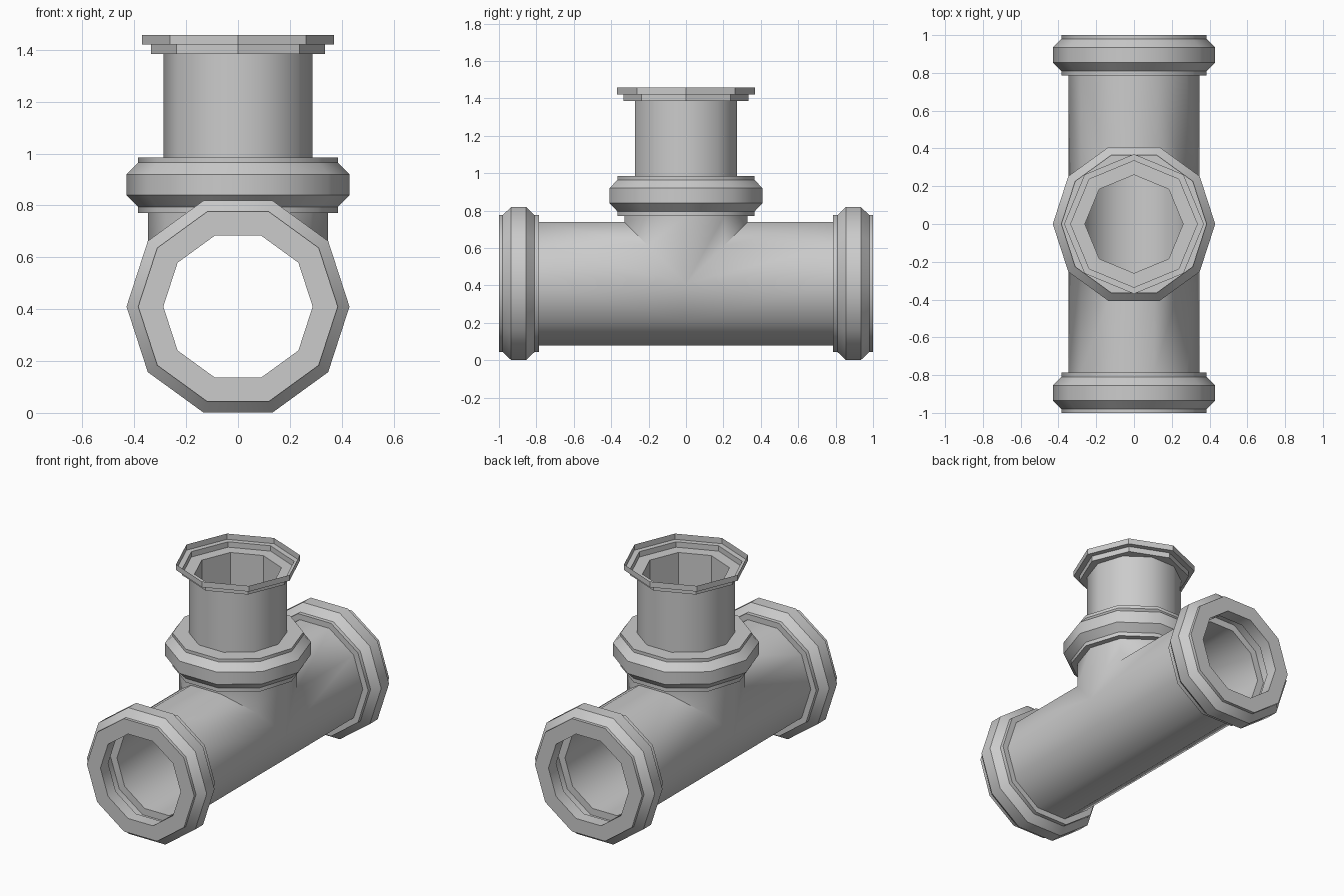
import bpy, bmesh
from math import sin, cos, pi, radians
from mathutils import Matrix, Vector

cube = bpy.data.objects.get("Cube")
if cube:
    bpy.data.objects.remove(cube, do_unlink=True)

AXIS_Z = 0.41      # height of the main pipe's axis
PIPE, BORE = 0.347, 0.288
END, TOP = 1.0, 0.985
COLLAR = 0.215     # collar length

grey = bpy.data.materials.new("plastic grey")
grey.use_nodes = True
colour = (0.6, 0.6, 0.6, 1)
grey.diffuse_color = colour
grey.node_tree.nodes["Principled BSDF"].inputs["Base Color"].default_value = colour


def finish(name, bm, matrix=Matrix()):
    mesh = bpy.data.meshes.new(name)
    bm.to_mesh(mesh)
    bm.free()
    obj = bpy.data.objects.new(name, mesh)
    bpy.context.collection.objects.link(obj)
    mesh.materials.append(grey)
    obj.matrix_world = matrix
    bpy.ops.object.select_all(action='DESELECT')
    obj.select_set(True)
    bpy.context.view_layer.objects.active = obj
    bpy.ops.object.shade_smooth_by_angle(angle=radians(40))
    return obj


def lathe(name, profile, sides, matrix=Matrix(), closed=False):
    """Revolve (radius, height) points around z."""
    bm = bmesh.new()
    rings = [[bm.verts.new((r * cos(2 * pi * i / sides), r * sin(2 * pi * i / sides), z))
              for i in range(sides)] for r, z in profile]
    pairs = list(zip(rings, rings[1:]))
    if closed:
        pairs.append((rings[-1], rings[0]))
    for a, b in pairs:
        for i in range(sides):
            j = (i + 1) % sides
            bm.faces.new((a[i], a[j], b[j], b[i]))
    if closed:
        bmesh.ops.recalc_face_normals(bm, faces=bm.faces)
    return finish(name, bm, matrix)


def tee_shell(name, radius, inward=False):
    """Three ten-sided arms mitred together, without end caps."""
    bm = bmesh.new()
    ring = [(radius * cos(pi * i / 5), radius * sin(pi * i / 5)) for i in range(10)]

    def arm(place, mitre, length):
        for i in range(10):
            p, q = ring[i], ring[(i + 1) % 10]
            corners = [(p, mitre(p[1])), (q, mitre(q[1])), (q, length), (p, length)]
            bm.faces.new([bm.verts.new(place(c, d)) for c, d in corners])

    for s in (-1, 1):
        arm(lambda c, d: Vector((c[0], s * d, c[1])), lambda h: max(h, 0), END - COLLAR)
    arm(lambda c, d: Vector((c[0], c[1], d)), abs, TOP - COLLAR - AXIS_Z)
    bmesh.ops.remove_doubles(bm, verts=bm.verts, dist=0.0005)
    bmesh.ops.recalc_face_normals(bm, faces=bm.faces)
    if inward:
        bmesh.ops.reverse_faces(bm, faces=bm.faces)
    finish(name, bm, Matrix.Translation((0, 0, AXIS_Z)))


# Tee body, outside and bore
tee_shell("tee_body", PIPE)
tee_shell("tee_bore", BORE, inward=True)

# Socket collars with a bulged outside and a seal groove inside (radius, depth)
section = [(BORE, 0), (0.385, 0), (0.385, 0.02), (0.43, 0.065), (0.43, 0.145),
           (0.385, 0.19), (0.385, COLLAR), (BORE, COLLAR), (BORE, 0.17),
           (0.335, 0.17), (0.335, 0.08), (BORE, 0.08)]
section = [(r, -d) for r, d in section]
for name, place, angle in (("front_collar", (0, -END, AXIS_Z), 90),
                           ("back_collar", (0, END, AXIS_Z), -90),
                           ("top_collar", (0, 0, TOP), 0)):
    lathe(name, section, 10,
          Matrix.Translation(place) @ Matrix.Rotation(radians(angle), 4, 'X'), closed=True)

# Insert tube standing in the top socket
lathe("insert_tube", [(BORE - 0.001, 0.83), (BORE - 0.001, 1.385)], 10)

# Eight-sided stepped mouth and lining of the insert
lathe("insert_mouth", [(0.26, 0.83), (0.26, 1.385), (0.335, 1.385), (0.335, 1.42),
                       (0.37, 1.42), (0.37, 1.457)], 8)
